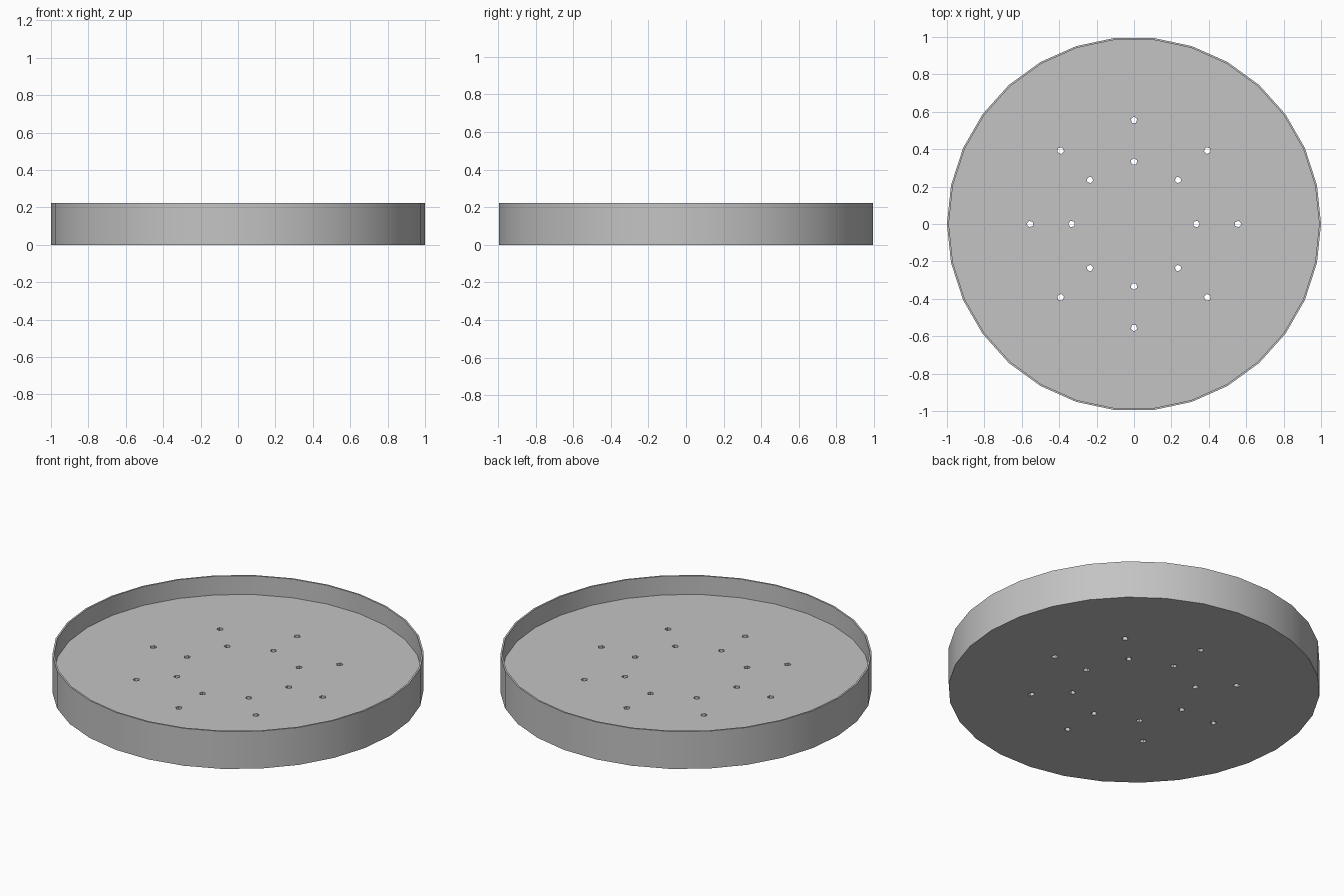
import bpy
import bmesh
from math import cos, sin, pi, tau, radians

UNIT = 1 / 9            # dish radius is nine units
HEIGHT = 2 * UNIT
FLOOR = UNIT            # thickness of the base
WALL = 0.01

if "Cube" in bpy.data.objects:
    bpy.data.objects.remove(bpy.data.objects["Cube"], do_unlink=True)

grey = bpy.data.materials.new("light grey")
grey.use_nodes = True
colour = (0.55, 0.55, 0.55, 1)
grey.diffuse_color = colour
grey.node_tree.nodes["Principled BSDF"].inputs["Base Color"].default_value = colour


def add_prism(bm, radius, sides, z0, z1, x=0, y=0, turn=0):
    """Add a closed upright prism with its first corner at the turn angle."""
    angles = [turn + tau * i / sides for i in range(sides)]
    low, high = [[bm.verts.new((x + radius * cos(a), y + radius * sin(a), z))
                  for a in angles] for z in (z0, z1)]
    bm.faces.new(low[::-1])
    bm.faces.new(high)
    for i in range(sides):
        j = (i + 1) % sides
        bm.faces.new((low[i], low[j], high[j], high[i]))


def make_object(name, bm):
    mesh = bpy.data.meshes.new(name)
    bm.to_mesh(mesh)
    bm.free()
    mesh.materials.append(grey)
    obj = bpy.data.objects.new(name, mesh)
    bpy.context.collection.objects.link(obj)
    return obj


# Solid round body
bm = bmesh.new()
add_prism(bm, 1, 30, 0, HEIGHT)
dish = make_object("drain_dish", bm)

# Cutter for the shallow bowl
bm = bmesh.new()
add_prism(bm, 1 - WALL, 30, FLOOR, HEIGHT + UNIT)
bowl_cutter = make_object("bowl_cutter", bm)

# Cutter for two rings of eight drain holes
bm = bmesh.new()
for ring in (3 * UNIT, 5 * UNIT):
    for i in range(8):
        a = i * pi / 4
        add_prism(bm, UNIT / 6, 5, -UNIT, FLOOR + UNIT / 2,
                  ring * cos(a), ring * sin(a), a)
hole_cutter = make_object("hole_cutter", bm)

# Cut the bowl and the holes
bpy.ops.object.select_all(action="DESELECT")
bpy.context.view_layer.objects.active = dish
dish.select_set(True)
for cutter in (bowl_cutter, hole_cutter):
    cutter.hide_render = True
    mod = dish.modifiers.new(cutter.name, "BOOLEAN")
    mod.operation = "DIFFERENCE"
    mod.solver = "EXACT"
    mod.object = cutter
    bpy.ops.object.modifier_apply(modifier=mod.name)
    bpy.data.objects.remove(cutter, do_unlink=True)

# Smooth round walls, crisp rim and holes
bpy.ops.object.shade_smooth_by_angle(angle=radians(30))
